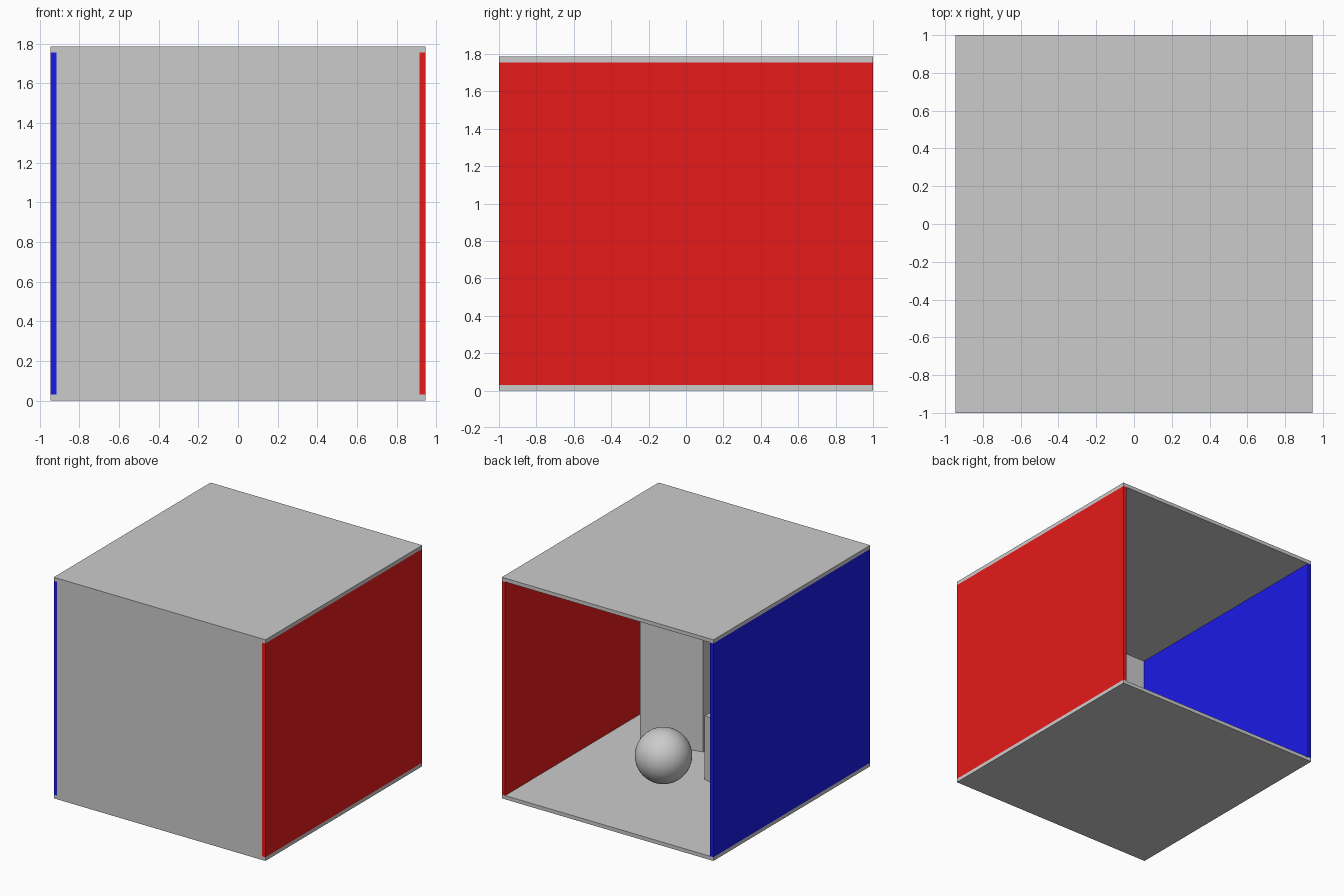
import bpy
from math import radians

if "Cube" in bpy.data.objects:
    bpy.data.objects.remove(bpy.data.objects["Cube"])

W, D, H, T = 0.945, 1.0, 1.785, 0.03   # half width, half depth, height, wall thickness


def material(name, colour):
    m = bpy.data.materials.new(name)
    m.diffuse_color = (*colour, 1)
    m.use_nodes = True
    m.node_tree.nodes["Principled BSDF"].inputs["Base Color"].default_value = m.diffuse_color
    return m


def box(name, centre, size, turn=0, mat=None):
    bpy.ops.mesh.primitive_cube_add(size=1, location=centre)
    ob = bpy.context.object
    ob.name = name
    ob.scale = size
    bpy.ops.object.transform_apply(location=False, rotation=False, scale=True)
    ob.rotation_euler.z = radians(turn)
    if mat:
        ob.data.materials.append(mat)
    return ob


# Room shell, open at the back
box("floor", (0, 0, T / 2), (2 * W, 2 * D, T))
box("ceiling", (0, 0, H - T / 2), (2 * W, 2 * D, T))
box("front_wall", (0, -D + T / 2, H / 2), (2 * (W - T), T, H - 2 * T))
for name, side, colour in (("left_wall", -1, (0.01, 0.01, 0.8)),
                           ("right_wall", 1, (0.8, 0.01, 0.01))):
    box(name, (side * (W - T / 2), 0, H / 2), (T, 2 * D, H - 2 * T),
        mat=material(name + "_paint", colour))

# Blocks standing on the floor
box("tall_block", (0.46, -0.64, T + 0.525), (0.5, 0.5, 1.05), 12.5)
box("short_block", (-0.43, -0.235, T + 0.26), (0.5, 0.5, 0.52), -17)

# Ball resting on the floor
bpy.ops.mesh.primitive_uv_sphere_add(segments=48, ring_count=24, radius=0.21,
                                     location=(0.106, 0.136, T + 0.21))
ball = bpy.context.object
ball.name = "ball"
bpy.ops.object.shade_smooth()
